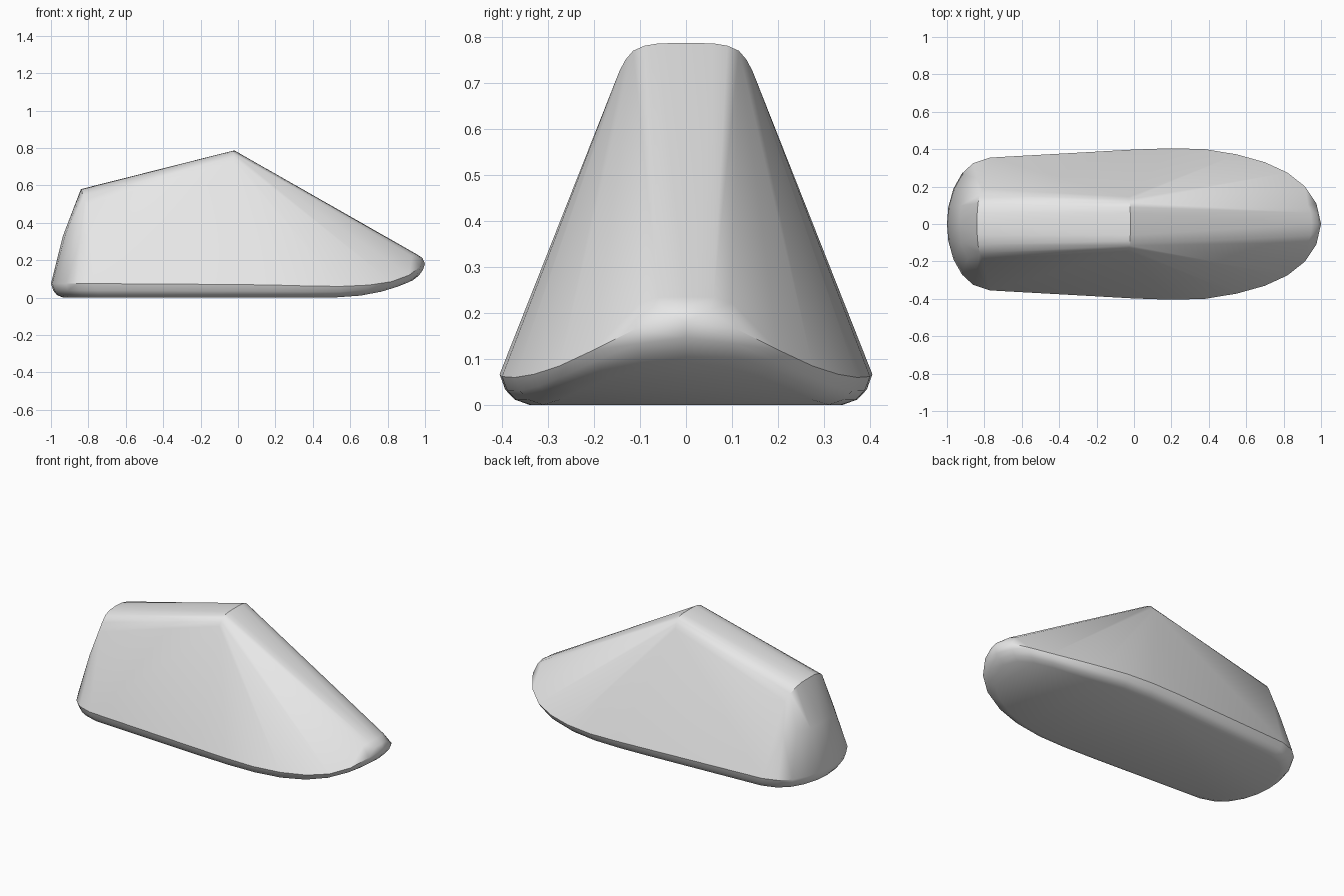
import bpy
import bmesh
import math

cube = bpy.data.objects.get("Cube")
if cube:
    bpy.data.objects.remove(cube, do_unlink=True)

# One plain grey material
grey = bpy.data.materials.new("plain grey")
grey.use_nodes = True
grey.diffuse_color = (0.8, 0.8, 0.8, 1)
grey.node_tree.nodes["Principled BSDF"].inputs["Base Color"].default_value = (0.8, 0.8, 0.8, 1)

# Half outline of the widest edge, heel to toe: x, y, height of edge
outline = [(-1, 0, .075), (-.993, .09, .075), (-.965, .19, .075), (-.92, .27, .075),
           (-.86, .325, .075), (-.77, .355, .075), (0, .398, .07), (.2, .405, .067),
           (.38, .4, .062), (.55, .372, .06), (.7, .33, .067), (.82, .275, .085),
           (.915, .2, .12), (.975, .11, .165), (1, 0, .18)]

# Cross arches along the top, and the bulge of the heel
ridge = [(-.02, 0, .787), (-.02, .06, .786), (-.021, .09, .781), (-.022, .115, .77),
         (-.024, .132, .75), (-.027, .145, .725)]
heel_top = [(-.84, 0, .58), (-.838, .06, .578), (-.834, .11, .566), (-.825, .155, .54),
            (-.81, .188, .5)]
heel_middle = [(-.936, 0, .33), (-.925, .1, .33), (-.89, .185, .33), (-.84, .245, .32)]
toe_top = [(.95, 0, .235), (.945, .06, .234), (.93, .1, .222), (.986, 0, .212), (.98, .05, .207)]


def sole_lift(x):
    """Upward sweep of the sole towards the toe."""
    return .1 * (max(0, x - .45) / .5) ** 2.5


# Rounded sole edge: inset rings that drop from the outline to the ground
half = outline + ridge + heel_top + heel_middle + toe_top
for inset, drop in [(.012, .5), (.032, .18), (.065, 0)]:
    for x, y, z in outline:
        rx = x * (1 - inset)
        half.append((rx, y * (1 - 2.5 * inset), sole_lift(rx) + (z - sole_lift(x)) * drop))

# Wrap a convex skin around the mirrored sections
bm = bmesh.new()
for x, y, z in half:
    for side in ([1, -1] if y else [1]):
        bm.verts.new((x, side * y, z))
bmesh.ops.convex_hull(bm, input=bm.verts[:])
bmesh.ops.delete(bm, geom=[v for v in bm.verts if not v.link_faces], context='VERTS')
bmesh.ops.dissolve_limit(bm, angle_limit=math.radians(.5), verts=bm.verts[:], edges=bm.edges[:])
bmesh.ops.recalc_face_normals(bm, faces=bm.faces[:])

mesh = bpy.data.meshes.new("foot_form")
bm.to_mesh(mesh)
bm.free()
mesh.materials.append(grey)
foot_form = bpy.data.objects.new("foot_form", mesh)
bpy.context.collection.objects.link(foot_form)

# Smooth shading with crisp ridge and heel creases
bpy.ops.object.select_all(action='DESELECT')
foot_form.select_set(True)
bpy.context.view_layer.objects.active = foot_form
bpy.ops.object.shade_smooth_by_angle(angle=math.radians(35))
